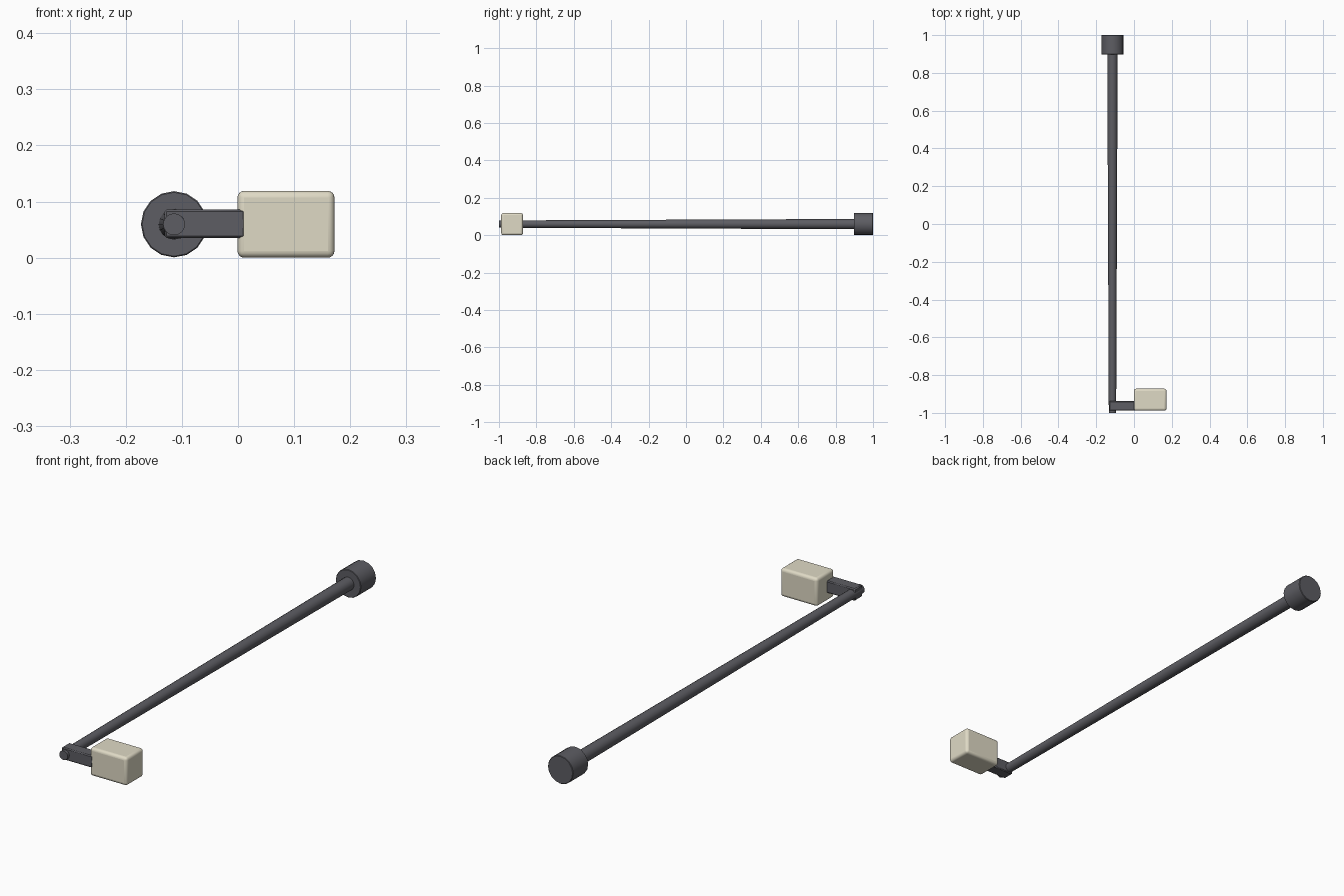
import bpy, bmesh
from math import radians
from mathutils import Matrix, Vector

if "Cube" in bpy.data.objects:
    bpy.data.objects.remove(bpy.data.objects["Cube"])

AX, AZ = -0.114, 0.0595   # shared axis of rod and end cap


def material(name, color):
    m = bpy.data.materials.new(name)
    m.diffuse_color = (*color, 1)
    m.use_nodes = True
    m.node_tree.nodes["Principled BSDF"].inputs["Base Color"].default_value = m.diffuse_color
    return m


dark = material("dark_grey", (0.11, 0.11, 0.125))
cream = material("cream", (0.74, 0.70, 0.56))


def add(name, bm, mat, bevel=0, segments=1):
    me = bpy.data.meshes.new(name)
    bm.to_mesh(me)
    bm.free()
    ob = bpy.data.objects.new(name, me)
    bpy.context.collection.objects.link(ob)
    me.materials.append(mat)
    if bevel:
        mod = ob.modifiers.new("bevel", 'BEVEL')
        mod.width, mod.segments = bevel, segments
    bpy.ops.object.select_all(action='DESELECT')
    ob.select_set(True)
    bpy.context.view_layer.objects.active = ob
    bpy.ops.object.shade_smooth_by_angle(angle=radians(32))
    return ob


def cylinder(name, y0, y1, r0, r1, mat, bevel=0):
    bm = bmesh.new()
    # local +z is turned to world +y
    m = Matrix.Translation((AX, (y0 + y1) / 2, AZ)) @ Matrix.Rotation(radians(-90), 4, 'X')
    bmesh.ops.create_cone(bm, cap_ends=True, segments=16, radius1=r0, radius2=r1,
                          depth=y1 - y0, matrix=m)
    return add(name, bm, mat, bevel)


def box(name, lo, hi, mat, bevel, segments):
    lo, hi = Vector(lo), Vector(hi)
    bm = bmesh.new()
    bmesh.ops.create_cube(bm, size=1, matrix=Matrix.Translation((lo + hi) / 2)
                          @ Matrix.Diagonal((*(hi - lo), 1)))
    return add(name, bm, mat, bevel, segments)


# Long tapered rod, thicker toward the back
cylinder("rod", -1.0, 0.92, 0.0195, 0.0275, dark)
# Drum-shaped cap on the back end
cylinder("end_cap", 0.897, 1.0, 0.059, 0.059, dark, 0.002)
# Short bracket from the rod to the block
box("side_arm", (-0.131, -0.9885, 0.035), (0.013, -0.938, 0.086), dark, 0.004, 1)
# Rounded block at the front end
box("block", (-0.001, -0.988, 0.0), (0.172, -0.872, 0.119), cream, 0.012, 4)
